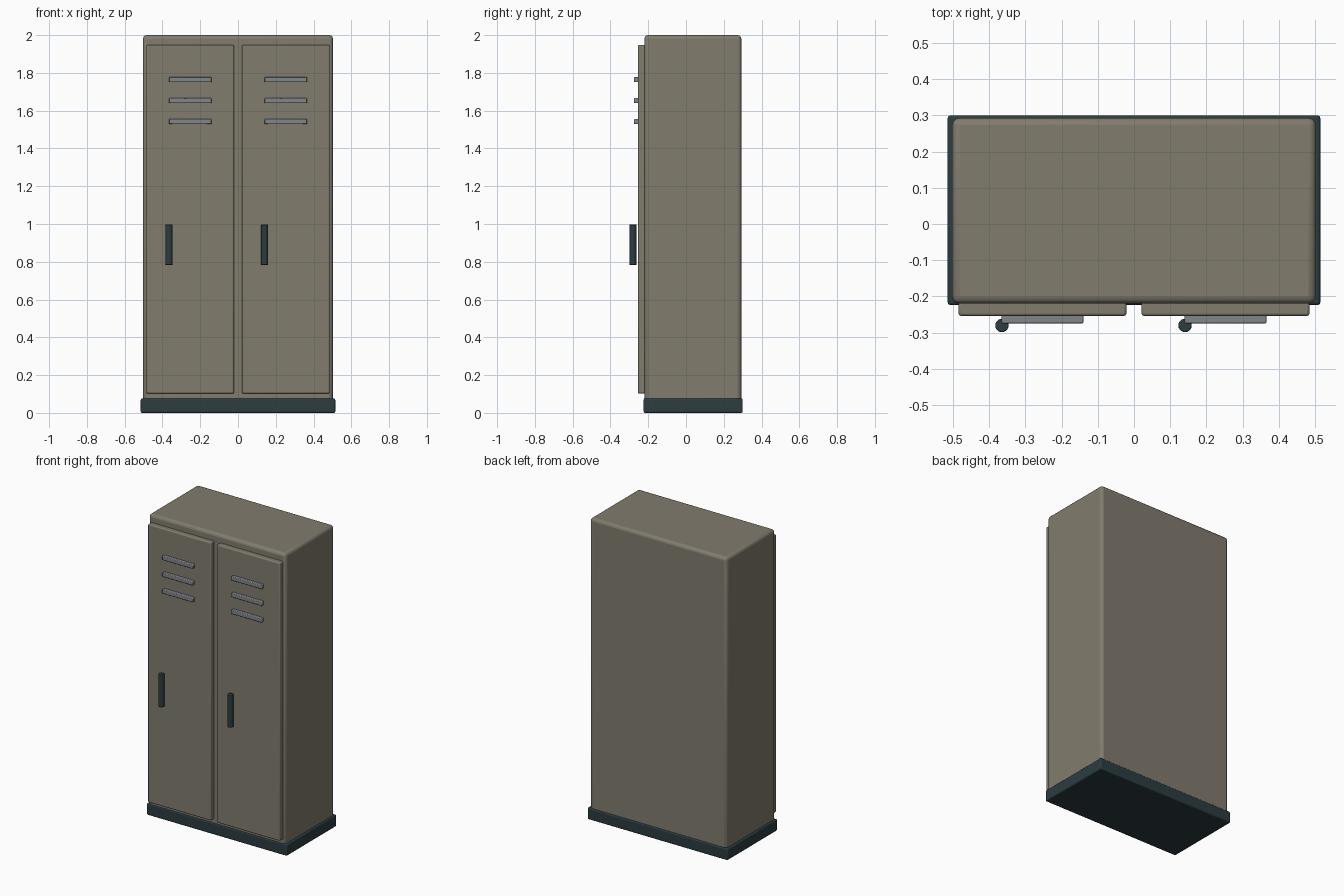
import bpy, math

if "Cube" in bpy.data.objects:
    bpy.data.objects.remove(bpy.data.objects["Cube"])


def material(name, rgb):
    m = bpy.data.materials.new(name)
    m.diffuse_color = (*rgb, 1)
    m.use_nodes = True
    m.node_tree.nodes["Principled BSDF"].inputs["Base Color"].default_value = m.diffuse_color
    return m


TAUPE = material("taupe_paint", (0.22, 0.20, 0.155))
DARK = material("dark_trim", (0.025, 0.045, 0.052))
STEEL = material("vent_steel", (0.22, 0.24, 0.25))


def finish(ob, name, mat, bevel, segments):
    ob.name = name
    ob.data.materials.append(mat)
    if bevel:
        b = ob.modifiers.new("bevel", 'BEVEL')
        b.width, b.segments = bevel, segments
        b.limit_method = 'ANGLE'
    bpy.ops.object.shade_smooth_by_angle(angle=math.radians(35))
    return ob


def box(name, x, y, z, mat, bevel=0.0, segments=3):
    """Box from (min, max) ranges on each axis."""
    spans = (x, y, z)
    bpy.ops.mesh.primitive_cube_add(size=1, location=[(a + b) / 2 for a, b in spans])
    ob = bpy.context.object
    ob.scale = [b - a for a, b in spans]
    bpy.ops.object.transform_apply(location=False, rotation=False, scale=True)
    return finish(ob, name, mat, bevel, segments)


# Cabinet shell and plinth
box("cabinet_body", (-0.503, 0.503), (-0.22, 0.293), (0.03, 2.0), TAUPE, 0.02)
box("plinth", (-0.515, 0.515), (-0.224, 0.30), (0.0, 0.077), DARK, 0.008)

for side, cx in (("left", -0.253), ("right", 0.253)):
    # Door panel
    box(f"{side}_door", (cx - 0.232, cx + 0.232), (-0.254, -0.21), (0.103, 1.948), TAUPE, 0.007)

    # Three raised vent slats
    for i in range(3):
        z = 1.764 - 0.111 * i
        box(f"{side}_vent_{i + 1}", (cx - 0.113, cx + 0.113), (-0.275, -0.245),
            (z - 0.0135, z + 0.0135), STEEL, 0.004, 2)

    # Upright bar handle, on the left of both doors
    bpy.ops.mesh.primitive_cylinder_add(vertices=20, radius=0.0185, depth=0.215,
                                        location=(cx - 0.112, -0.2805, 0.89))
    finish(bpy.context.object, f"{side}_handle", DARK, 0.003, 2)
